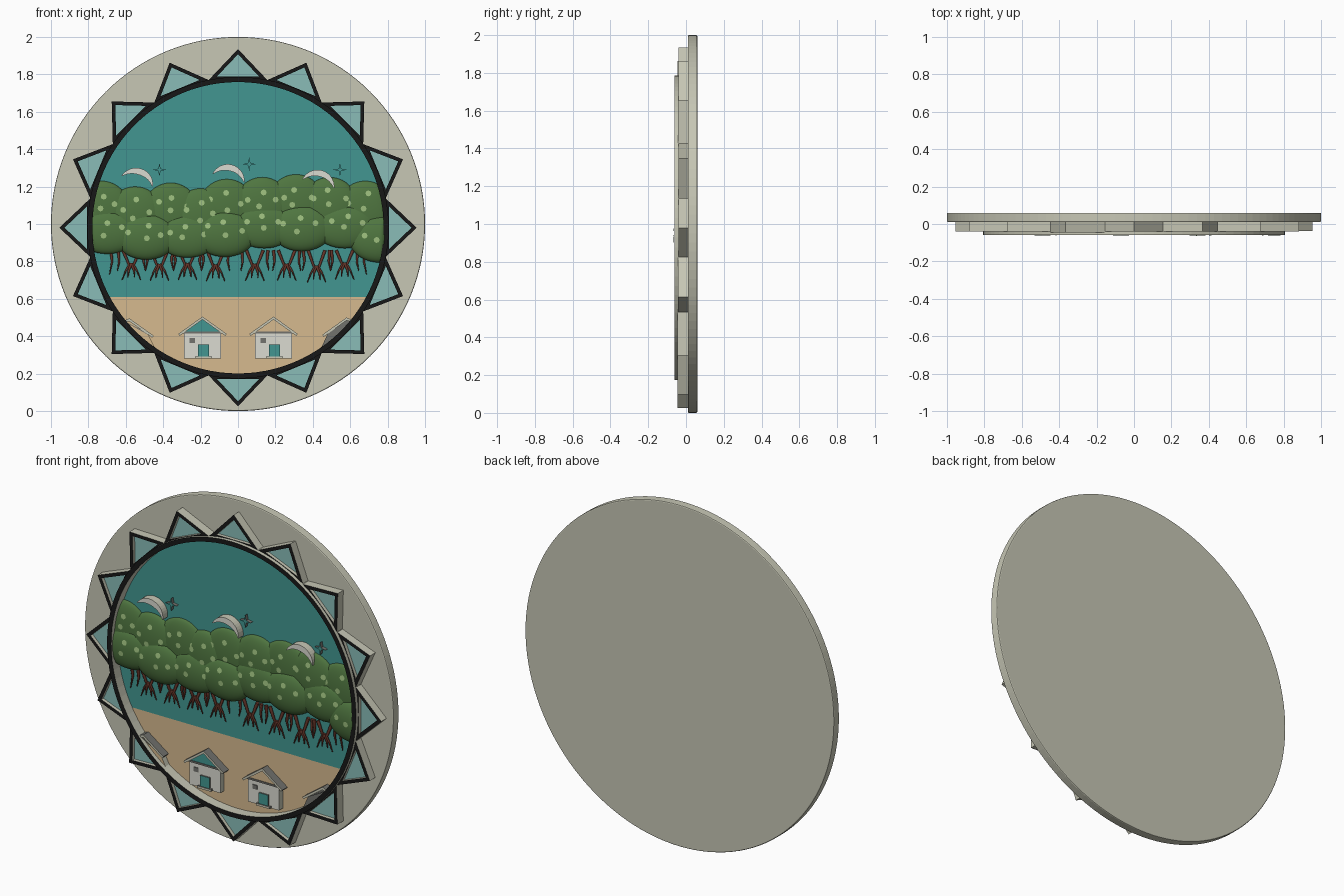
import bpy, bmesh, math, random
from mathutils import Vector, Matrix

random.seed(4)
if "Cube" in bpy.data.objects:
    bpy.data.objects.remove(bpy.data.objects["Cube"])

CZ = 0.98            # height of the ring centre
RIM = 0.785          # scene parts stay inside this radius


def material(name, *srgb):
    col = [((c + 0.055) / 1.055) ** 2.4 for c in srgb] + [1]
    m = bpy.data.materials.new(name)
    m.use_nodes = True
    m.diffuse_color = col
    m.node_tree.nodes["Principled BSDF"].inputs["Base Color"].default_value = col
    return m


STONE = material("stone", 0.78, 0.78, 0.71)
BLACK = material("black", 0.09, 0.09, 0.09)
PALE_TEAL = material("pale teal", 0.54, 0.74, 0.72)
TEAL = material("deep teal", 0.26, 0.59, 0.57)
GREEN = material("leaf green", 0.31, 0.46, 0.25)
SPOT = material("pale green", 0.61, 0.74, 0.49)
SAND = material("sand", 0.84, 0.73, 0.56)
BROWN = material("root brown", 0.42, 0.22, 0.17)
GREY = material("dark grey", 0.45, 0.45, 0.43)
WHITE = material("shell white", 0.86, 0.86, 0.82)


def finish(bm, name, mats, clip=False, smooth=False):
    if clip:
        for v in bm.verts:
            r = math.hypot(v.co.x, v.co.z - CZ)
            if r > RIM:
                v.co.x *= RIM / r
                v.co.z = CZ + (v.co.z - CZ) * RIM / r
    me = bpy.data.meshes.new(name)
    bm.to_mesh(me)
    bm.free()
    for m in mats:
        me.materials.append(m)
    ob = bpy.data.objects.new(name, me)
    bpy.context.collection.objects.link(ob)
    if smooth:
        me.shade_smooth()
    return ob


def plate(name, outline, front, back, face, side=None, clip=False):
    """Extrude an (x, z) outline from front to back; the front has its own colour."""
    bm = bmesh.new()
    f = bm.faces.new([bm.verts.new((x, front, z)) for x, z in outline])
    ext = bmesh.ops.extrude_face_region(bm, geom=[f], use_keep_orig=True)
    for v in ext["geom"]:
        if isinstance(v, bmesh.types.BMVert):
            v.co.y = back
    bmesh.ops.recalc_face_normals(bm, faces=bm.faces)
    for p in bm.faces:
        p.material_index = 0 if p.normal.y < -0.9 else 1
    return finish(bm, name, [face, side or face], clip)


def frame(name, outer, inner, front, back):
    """Open border with a black front and stone walls."""
    bm = bmesh.new()
    loops = [[bm.verts.new((x, y, z)) for x, z in pts]
             for pts, y in ((outer, front), (inner, front), (inner, back), (outer, back))]
    n = len(outer)
    for k in range(4):
        a, b = loops[k], loops[(k + 1) % 4]
        for i in range(n):
            j = (i + 1) % n
            bm.faces.new((a[i], a[j], b[j], b[i])).material_index = 0 if k == 0 else 1
    bmesh.ops.recalc_face_normals(bm, faces=bm.faces)
    return finish(bm, name, [BLACK, STONE])


def circle(r, n=96, cz=CZ):
    return [(r * math.sin(math.tau * i / n), cz + r * math.cos(math.tau * i / n)) for i in range(n)]


def box(x0, x1, z0, z1):
    return [(x0, z0), (x1, z0), (x1, z1), (x0, z1)]


# Round stone backing
disc = plate("backing_disc", circle(1, 128, 1), 0.01, 0.06, STONE)
bev = disc.modifiers.new("soft_rim", "BEVEL")
bev.width, bev.segments = 0.006, 2

# Sixteen framed triangular rays
for i in range(16):
    def polar(r, a):
        return Vector((r * math.sin(a), CZ + r * math.cos(a)))
    a, half = math.tau * i / 16, math.tau / 32
    tri = [polar(0.805, a - half), polar(0.955, a), polar(0.805, a + half)]
    w = [(tri[(k + 1) % 3] - tri[(k + 2) % 3]).length for k in range(3)]
    centre = sum((p * s for p, s in zip(tri, w)), Vector((0, 0))) / sum(w)
    inner = [centre.lerp(p, 0.72) for p in tri]
    front = -0.038 - random.uniform(0, 0.008)
    frame("ray_frame", tri, inner, front, 0.012)
    plate("ray_pane", [centre.lerp(p, 0.8) for p in tri], front + 0.02, 0.012, PALE_TEAL)

# Ring around the scene
frame("scene_ring", circle(0.806), circle(0.779), -0.06, 0.012)

# Sea and sand backdrop, split along the shoreline
bm = bmesh.new()
bm.faces.new([bm.verts.new((x, 0, z)) for x, z in circle(0.79)])
bmesh.ops.bisect_plane(bm, geom=bm.verts[:] + bm.edges[:] + bm.faces[:],
                       plane_co=(0, 0, 0.61), plane_no=(0, 0, 1))
for f in bm.faces:
    f.material_index = 1 if f.calc_center_median().z < 0.61 else 0
    if f.normal.y > 0:
        f.normal_flip()
finish(bm, "sea_and_sand", [TEAL, SAND])


# Tree crowns: flattened half domes with pale spots
def crown(x, top, rx, rz, y0, depth):
    c = Vector((x, y0, top - rz))
    bm = bmesh.new()
    bmesh.ops.create_uvsphere(bm, u_segments=32, v_segments=20, radius=1)
    bmesh.ops.bisect_plane(bm, geom=bm.verts[:] + bm.edges[:] + bm.faces[:],
                           plane_co=(0, 0.01, 0), plane_no=(0, 1, 0), clear_outer=True)
    for v in bm.verts:
        v.co = c + Vector((v.co.x * rx, v.co.y * depth, v.co.z * rz))
    finish(bm, "tree_crown", [GREEN], True, True)
    for u, w in ((-0.5, 0.25), (0.02, 0.5), (0.5, 0.15), (-0.08, -0.05)):
        u, w = u + random.uniform(-0.1, 0.1), w + random.uniform(-0.1, 0.1)
        h = math.sqrt(1 - u * u - w * w)
        p = c + Vector((u * rx, -h * depth, w * rz))
        if math.hypot(p.x, p.z - CZ) > 0.75:
            continue
        normal = Vector((u / rx, -h / depth, w / rz)).normalized()
        spot = bmesh.new()
        bmesh.ops.create_circle(spot, cap_ends=True, segments=8, radius=0.016)
        spot.transform(Matrix.Translation(p + normal * 0.003) @
                       normal.to_track_quat("Z", "Y").to_matrix().to_4x4())
        finish(spot, "crown_spot", [SPOT])


for i, (x, top) in enumerate(((-0.73, 1.23), (-0.55, 1.2), (-0.36, 1.22), (-0.2, 1.19), (-0.06, 1.24),
                              (0.13, 1.25), (0.31, 1.265), (0.49, 1.25), (0.68, 1.23))):
    crown(x, top, 0.15, 0.15, -0.004, 0.032 + 0.006 * (i % 2))
for i, (x, top) in enumerate(((-0.7, 1.07), (-0.49, 1.055), (-0.27, 1.05), (-0.07, 1.07),
                              (0.14, 1.1), (0.34, 1.1), (0.57, 1.1), (0.76, 1.04))):
    crown(x, top, 0.165, 0.115 + 0.008 * (i % 2), -0.015, 0.04 + 0.007 * (i % 2))

# Forked stilt roots below the crowns
cu = bpy.data.curves.new("stilt_roots", "CURVE")
cu.dimensions, cu.bevel_depth, cu.bevel_resolution = "3D", 0.009, 1
cu.use_fill_caps = True
cu.materials.append(BROWN)


def root(*pts):
    s = cu.splines.new("POLY")
    s.points.add(len(pts) - 1)
    for k, (p, (x, z)) in enumerate(zip(s.points, pts)):
        p.co = (x, -0.012, z, 1)
        p.radius = 1.1 - 0.8 * k / (len(pts) - 1)


for x in (-0.57, -0.42, -0.27, -0.12, 0.09, 0.26, 0.42, 0.57):
    z = 0.77 + random.uniform(-0.01, 0.015)
    for s in (-1, 1):
        root((x + s * 0.045, 0.86), (x + s * 0.012, z), (x + s * 0.03, z - 0.03), (x + s * 0.05, z - 0.08))
        root((x, z + 0.01), (x + s * 0.015, z - 0.03), (x + s * 0.018, z - 0.065))
        root((x + s * 0.07, 0.86), (x + s * 0.065, 0.8), (x + s * 0.075, 0.75))
for x in (-0.68, 0.68):
    root((x, 0.86), (x * 0.99, 0.8), (x * 1.01, 0.73))
bpy.context.collection.objects.link(bpy.data.objects.new("stilt_roots", cu))


# Leaping crescents and sparkles above the trees
def crescent(x, z, rx, rz, start, end):
    outer, inner = [], []
    for k in range(17):
        t = k / 16
        a = math.radians(start + (end - start) * t)
        thick = 0.003 + 0.032 * math.sin(math.pi * t) ** 0.8
        outer.append((x + rx * math.cos(a), z + rz * math.sin(a)))
        inner.append((x + (rx - thick) * math.cos(a), z + (rz - thick) * math.sin(a)))
    plate("crescent", outer + inner[::-1], -0.045, 0, WHITE, STONE)


def sparkle(x, z):
    pts = []
    for k in range(8):
        r = 0.009 if k % 2 else 0.036
        pts.append((x + r * math.sin(math.tau * k / 8), z + r * math.cos(math.tau * k / 8)))
    plate("sparkle", pts, -0.02, 0, TEAL, GREY)


crescent(-0.545, 1.215, 0.09, 0.085, 150, -10)
crescent(-0.055, 1.23, 0.09, 0.09, 155, -5)
crescent(0.425, 1.2, 0.09, 0.09, 155, -5)
for x, z in ((-0.42, 1.29), (0.06, 1.32), (0.545, 1.29)):
    sparkle(x, z)


# Beach houses
def house(x, base, wall, gable, door=True):
    eave, peak = base + 0.14, base + 0.225
    plate("house_walls", box(x - 0.1, x + 0.1, base, eave), -0.035, 0, wall, STONE, True)
    plate("house_gable", [(x - 0.1, eave), (x + 0.1, eave), (x, peak - 0.012)], -0.037, 0, gable, STONE, True)
    plate("house_beam", box(x - 0.105, x + 0.105, eave - 0.006, eave + 0.004), -0.041, 0, GREY, GREY, True)
    for s in (-1, 1):
        plate("roof_slope", [(x, peak), (x + s * 0.13, eave - 0.008), (x + s * 0.122, eave - 0.018),
                             (x, peak - 0.016)], -0.048, 0, STONE, GREY, True)
    if door:
        plate("house_door", box(x - 0.025, x + 0.035, base, base + 0.075), -0.044, -0.03, TEAL, GREY)
        plate("house_window", box(x - 0.07, x - 0.04, base + 0.085, base + 0.11), -0.039, -0.03, GREY)
        plate("house_step", box(x - 0.04, x + 0.05, base, base + 0.012), -0.05, -0.03, STONE, GREY)


house(-0.19, 0.28, WHITE, TEAL)
house(0.19, 0.28, WHITE, SAND)
house(-0.58, 0.27, SAND, SAND, False)
house(0.58, 0.275, GREY, GREY, False)
